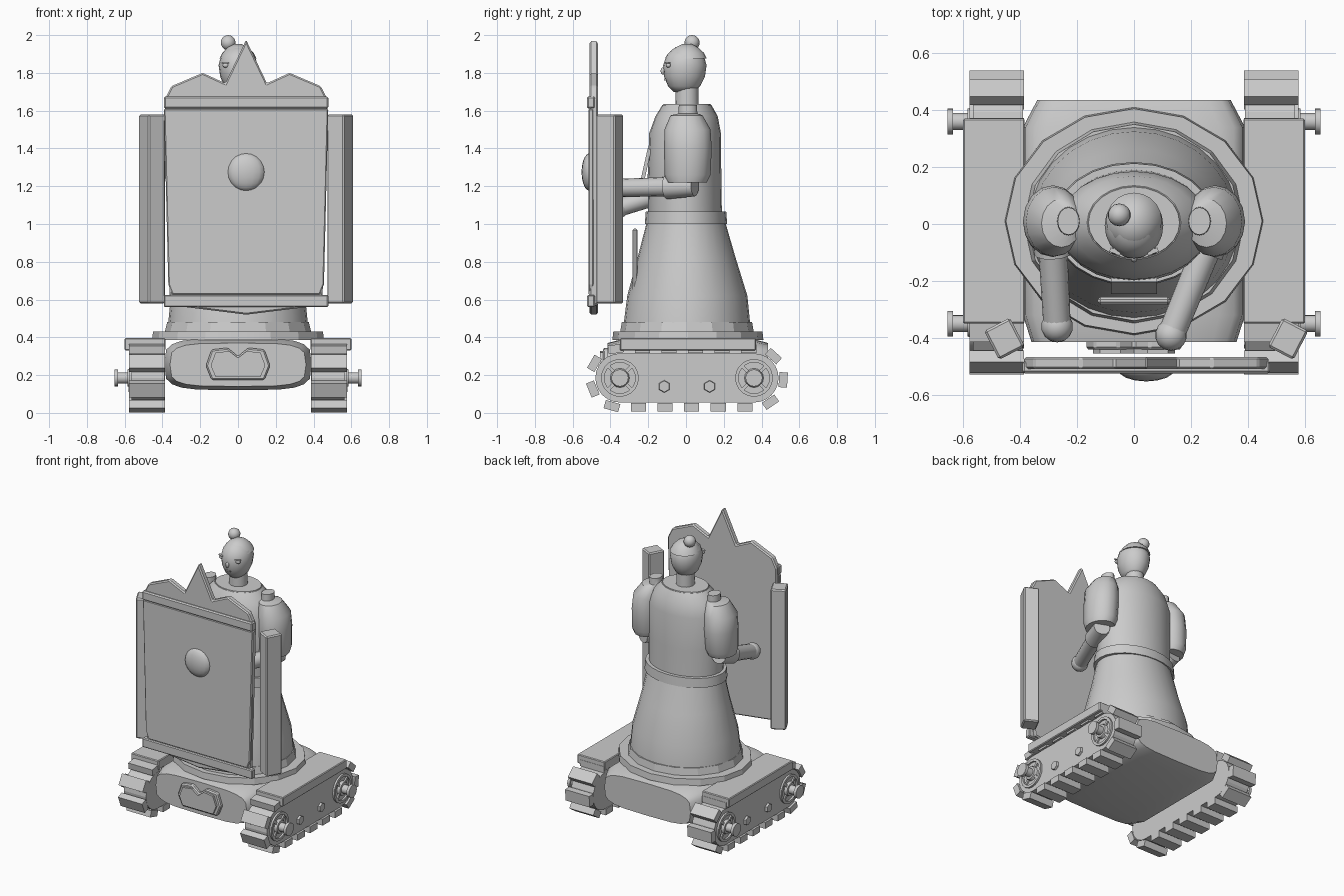
import bpy, bmesh, math
from mathutils import Vector, Matrix

cube = bpy.data.objects.get("Cube")
if cube:
    bpy.data.objects.remove(cube, do_unlink=True)

grey = bpy.data.materials.new("plain grey")
grey.use_nodes = True
grey.diffuse_color = (0.6, 0.6, 0.6, 1)
grey.node_tree.nodes["Principled BSDF"].inputs["Base Color"].default_value = (0.6, 0.6, 0.6, 1)


def finish(name, bm, smooth=0, bevel=0):
    bmesh.ops.recalc_face_normals(bm, faces=bm.faces)
    me = bpy.data.meshes.new(name)
    bm.to_mesh(me)
    bm.free()
    me.materials.append(grey)
    ob = bpy.data.objects.new(name, me)
    bpy.context.collection.objects.link(ob)
    if bevel:
        mod = ob.modifiers.new("edge", "BEVEL")
        mod.width = bevel
        mod.segments = 1
    if smooth:
        bpy.ops.object.select_all(action="DESELECT")
        ob.select_set(True)
        bpy.context.view_layer.objects.active = ob
        bpy.ops.object.shade_smooth_by_angle(angle=math.radians(smooth))
    return ob


def loft(name, rings, smooth=40):
    """Skin a list of closed point rings and cap both ends."""
    bm = bmesh.new()
    rows = [[bm.verts.new(p) for p in ring] for ring in rings]
    n = len(rows[0])
    for a, b in zip(rows, rows[1:]):
        for i in range(n):
            bm.faces.new((a[i], a[(i + 1) % n], b[(i + 1) % n], b[i]))
    bm.faces.new(rows[0])
    bm.faces.new(rows[-1])
    return finish(name, bm, smooth)


def stack(name, levels, n=20, smooth=40):
    """Elliptical rings: z, centre x, centre y, radius x, radius y."""
    angles = [math.tau * i / n for i in range(n)]
    return loft(name, [[(cx + rx * math.cos(a), cy + ry * math.sin(a), z) for a in angles]
                       for z, cx, cy, rx, ry in levels], smooth)


def prism(name, pts, place, d0, d1, bevel=0):
    bm = bmesh.new()
    face = bm.faces.new([bm.verts.new(place(u, v, d0)) for u, v in pts])
    out = bmesh.ops.extrude_face_region(bm, geom=[face])
    shift = Vector(place(0, 0, d1)) - Vector(place(0, 0, d0))
    bmesh.ops.translate(bm, verts=[v for v in out["geom"] if isinstance(v, bmesh.types.BMVert)], vec=shift)
    return finish(name, bm, 0, bevel)


def box(name, centre, size, rot=None, bevel=0):
    bm = bmesh.new()
    m = Matrix.Translation(centre) @ (rot or Matrix()) @ Matrix.Diagonal((*size, 1))
    bmesh.ops.create_cube(bm, size=1, matrix=m)
    return finish(name, bm, 0, bevel)


def tube(name, p, q, r1, r2, n=16):
    p, q = Vector(p), Vector(q)
    d = q - p
    bm = bmesh.new()
    m = Matrix.Translation((p + q) / 2) @ d.to_track_quat("Z", "Y").to_matrix().to_4x4()
    bmesh.ops.create_cone(bm, cap_ends=True, segments=n, radius1=r1, radius2=r2, depth=d.length, matrix=m)
    return finish(name, bm, 40)


def ball(name, centre, radii, u=20, v=12):
    bm = bmesh.new()
    m = Matrix.Translation(centre) @ Matrix.Diagonal((*radii, 1))
    bmesh.ops.create_uvsphere(bm, u_segments=u, v_segments=v, radius=1, matrix=m)
    return finish(name, bm, 50)


def front(u, v, d):
    return (u, d, v)


def side(u, v, d):
    return (d, u, v)


def mirrored(half, cx=0):
    """Half outline running from the top centre to the bottom centre."""
    return [(cx + u, v) for u, v in half] + [(cx - u, v) for u, v in half[-2:0:-1]]


# Hull: rounded box section carried from front to back
def hull_ring(y, w, z0, z1):
    ring = []
    for i in range(20):
        c, s = math.cos(math.tau * i / 20), math.sin(math.tau * i / 20)
        ring.append((w * math.copysign(abs(c) ** 0.5, c), y,
                     (z0 + z1) / 2 + (z1 - z0) / 2 * math.copysign(abs(s) ** 0.5, s)))
    return ring


loft("hull", [hull_ring(-.415, .36, .14, .37), hull_ring(-.32, .39, .12, .395),
              hull_ring(.34, .39, .12, .395), hull_ring(.435, .34, .14, .37)])
badge = [(0, .3), (.055, .345), (.14, .335), (.17, .25), (.14, .175), (0, .175)]
prism("hull_badge", mirrored(badge), front, -.44, -.40, .008)
prism("hull_badge_face", mirrored([(u * .85, .255 + (v - .255) * .8) for u, v in badge]),
      front, -.455, -.43)

# Tracks and running gear
R, HALF, CZ, CY = .155, .355, .185, .005


def track_point(t):
    """Position and roll on the belt, measured from the bottom centre."""
    arc = math.pi * R
    t %= 4 * HALF + 2 * arc
    if t < HALF:
        return t, -R, 0
    t -= HALF
    if t < arc:
        a = t / R
        return HALF + R * math.sin(a), -R * math.cos(a), a
    t -= arc
    if t < 2 * HALF:
        return HALF - t, R, math.pi
    t -= 2 * HALF
    if t < arc:
        a = t / R
        return -HALF - R * math.sin(a), R * math.cos(a), math.pi + a
    return t - arc - HALF, -R, 0


caps = [(CY + sgn * (HALF + .13 * math.cos(a)), CZ + sgn * .13 * math.sin(a))
        for sgn in (1, -1) for a in [math.pi * (i / 12 - .5) for i in range(13)]]
length = 4 * HALF + math.tau * R
for s, tag in ((1, "left"), (-1, "right")):
    prism(tag + "_track_core", caps, side, s * .39, s * .565)
    box(tag + "_fender", (s * .492, .01, .363), (.216, .72, .065), bevel=.005)
    for i in range(17):
        y, z, roll = track_point(.025 + length * i / 17)
        box(tag + "_tread", (s * .482, CY + y, CZ + z), (.19, .08, .045), Matrix.Rotation(roll, 4, "X"))
    for wy in (CY - HALF, CY + HALF):
        def hub(name, x0, x1, r1, r2, n=16, y=wy, z=CZ):
            tube(tag + name, (s * x0, y, z), (s * x1, y, z), r1, r2, n)
        rim = [[(s * x, wy + r * math.cos(a), CZ + r * math.sin(a))
                for a in [math.tau * i / 20 for i in range(20)]]
               for x, r in ((.55, .1), (.578, .1), (.578, .082), (.55, .082))]
        loft(tag + "_wheel_rim", rim, 30)
        for k in range(4):
            a = math.pi / 4 + k * math.pi / 2
            box(tag + "_wheel_spoke", (s * .565, wy + .06 * math.cos(a), CZ + .06 * math.sin(a)),
                (.02, .06, .018), Matrix.Rotation(a, 4, "X"))
        hub("_wheel_hub", .55, .585, .055, .045)
        hub("_axle", .55, .645, .03, .03)
        hub("_axle_cap", .635, .655, .045, .045)
    for by in (-.115, .125):
        hub("_hex_bolt", .55, .58, .036, .03, 6, by, .14)

# Turntable, skirt, belt and torso
stack("turntable", [(.385, 0, .01, .455, .4), (.43, 0, .01, .45, .395)], 16, 20)
stack("turntable_step", [(.42, 0, .005, .39, .355), (.48, 0, .005, .375, .345)], 16, 20)
stack("skirt", [(.47, 0, .005, .37, .335), (.62, 0, .007, .355, .318), (.82, 0, .003, .305, .26),
                (1.02, 0, 0, .265, .205)], 28)
stack("belt", [(1.0, 0, 0, .29, .218), (1.065, 0, 0, .285, .213)], 24)
stack("torso", [(1.05, 0, -.005, .262, .195), (1.25, 0, -.008, .265, .195), (1.48, 0, -.005, .265, .19),
                (1.57, 0, .003, .225, .165), (1.63, 0, .005, .165, .13)], 24)
stack("collar", [(1.62, 0, .005, .165, .13), (1.635, 0, .005, .16, .125)], 24)
box("apron_plate", (0, -.27, .79), (.255, .028, .37), bevel=.01)
box("chest_placket", (0, -.215, 1.3), (.16, .02, .2), Matrix.Rotation(-.22, 4, "X"))

# Neck, head, hair and face
stack("neck", [(1.6, 0, .005, .062, .062), (1.75, 0, .005, .058, .06)], 16)
stack("head", [(1.7, 0, -.01, .045, .055), (1.73, 0, -.01, .073, .085), (1.78, 0, -.008, .094, .108),
               (1.84, 0, -.006, .103, .115), (1.89, 0, -.005, .09, .1), (1.925, 0, -.003, .06, .07),
               (1.945, 0, 0, .025, .03)], 20, 60)
stack("hair_cap", [(1.875, 0, .012, .098, .098), (1.905, 0, .006, .084, .09), (1.935, 0, .004, .055, .06),
                   (1.952, 0, .005, .02, .025)], 20, 60)
ball("hair_bun", (-.052, .032, 1.96), (.04, .04, .04), 14, 10)
ball("nose", (0, -.12, 1.81), (.012, .015, .02), 8, 6)
box("mouth", (0, -.108, 1.765), (.035, .015, .008))
for s in (1, -1):
    ball("eye", (s * .065, -.093, 1.84), (.018, .014, .013), 10, 6)
    box("eyelid", (s * .066, -.097, 1.853), (.04, .015, .006), Matrix.Rotation(s * .4, 4, "Z"))

# Arms: puffed sleeves, cuffs, forearms and hands
for s, tag, hand in ((1, "left", (.13, -.39, 1.19)), (-1, "right", (-.27, -.36, 1.085))):
    stack(tag + "_sleeve", [(1.22, s * .29, .005, .09, .105), (1.26, s * .29, .008, .1, .122),
                            (1.4, s * .285, .01, .105, .126), (1.5, s * .28, .008, .1, .122),
                            (1.575, s * .255, .003, .07, .085), (1.585, s * .23, .01, .04, .05),
                            (1.63, s * .23, .01, .038, .048)], 16)
    elbow = Vector((s * .29, .0, 1.2))
    aim = (Vector(hand) - elbow).normalized()
    tube(tag + "_cuff", elbow - aim * .05, elbow + aim * .11, .055, .066, 12)
    tube(tag + "_forearm", elbow, hand, .052, .048)
    ball(tag + "_hand", hand, (.056, .056, .056), 14, 10)

# Standing shield with crown, panel, rails, boss and side wings
SX = .043
prism("shield_plate", mirrored([(0, 1.975), (.11, 1.745), (.23, 1.8), (.395, 1.73), (.43, 1.66),
                                (.43, 1.58), (.405, .63), (.4, .57), (0, .52)], SX),
      front, -.51, -.467, .008)
prism("shield_panel", mirrored([(0, 1.61), (.435, 1.61), (.412, .68), (.39, .625), (0, .625)], SX),
      front, -.517, -.49, .006)
box("shield_top_rail", (SX, -.503, 1.643), (.87, .044, .065), bevel=.008)
box("shield_bottom_rail", (SX, -.503, .592), (.87, .04, .065), bevel=.006)
ball("shield_boss", (SX, -.51, 1.275), (.1, .043, .1), 16, 10)
for s in (1, -1):
    box("shield_wing", (SX + s * .498, -.403, 1.08), (.102, .114, 1.0),
        Matrix.Rotation(s * -.48, 4, "Z"), .008)
